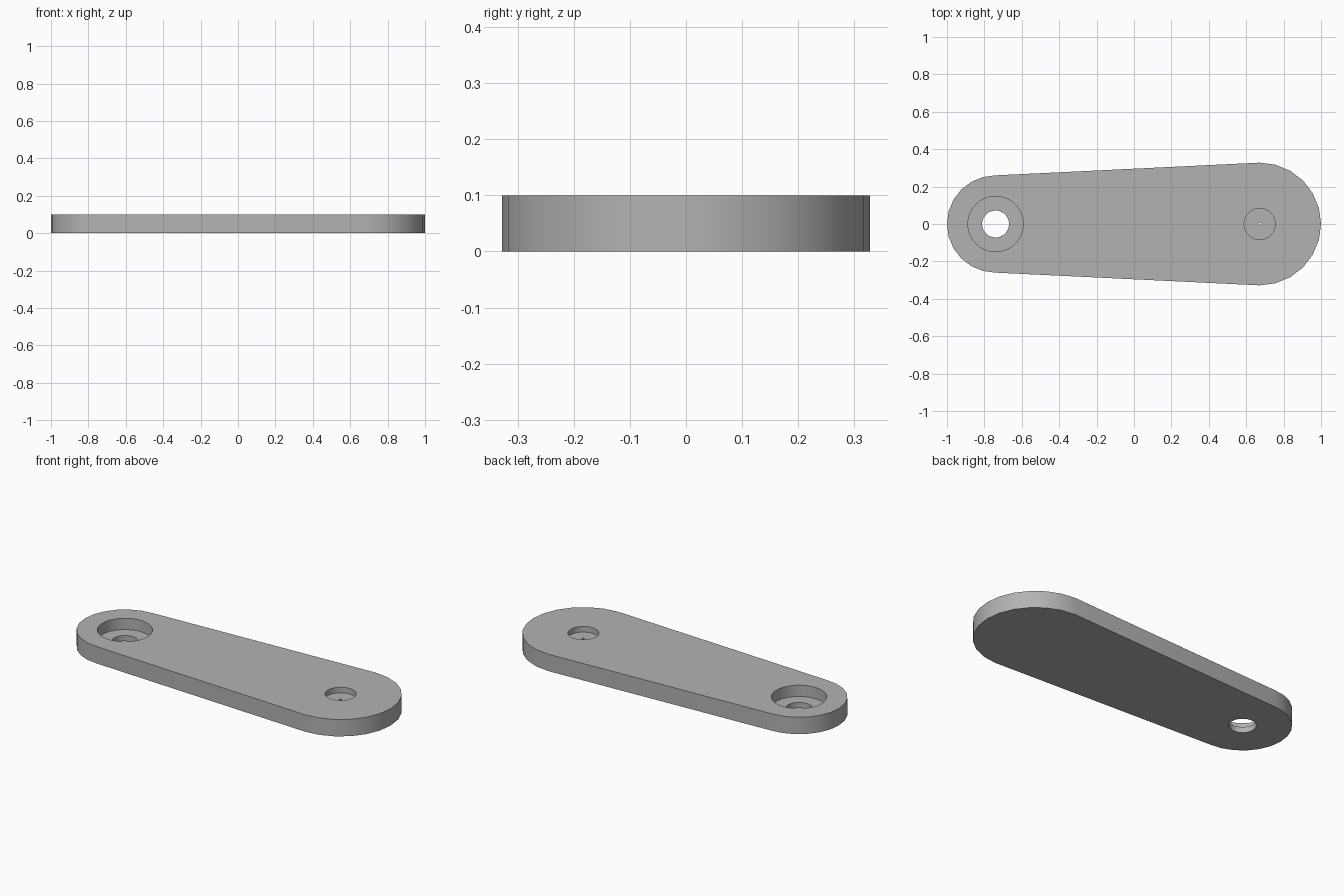
import bpy
import bmesh
from math import cos, sin, pi

THICK = 0.10
SIDES = 24
SMALL_X, SMALL_R = -0.74, 0.26
BIG_X, BIG_R = 0.672, 0.328

cube = bpy.data.objects.get("Cube")
if cube:
    bpy.data.objects.remove(cube, do_unlink=True)

grey = bpy.data.materials.new("plain grey")
grey.use_nodes = True
colour = (0.45, 0.45, 0.45, 1)
grey.diffuse_color = colour
grey.node_tree.nodes["Principled BSDF"].inputs["Base Color"].default_value = colour


def arc(cx, radius, start, steps, sides=SIDES):
    """Points along an arc around (cx, 0)."""
    angles = [start + 2 * pi * i / sides for i in range(steps)]
    return [(cx + radius * cos(a), radius * sin(a)) for a in angles]


def prism(name, outline, bottom, top):
    """Extrude a flat outline upward into a solid."""
    bm = bmesh.new()
    base = bm.faces.new([bm.verts.new((x, y, bottom)) for x, y in outline])
    side = bmesh.ops.extrude_face_region(bm, geom=[base])["geom"]
    moved = [v for v in side if isinstance(v, bmesh.types.BMVert)]
    bmesh.ops.translate(bm, verts=moved, vec=(0, 0, top - bottom))
    bmesh.ops.recalc_face_normals(bm, faces=bm.faces)
    mesh = bpy.data.meshes.new(name)
    bm.to_mesh(mesh)
    bm.free()
    mesh.materials.append(grey)
    obj = bpy.data.objects.new(name, mesh)
    bpy.context.collection.objects.link(obj)
    return obj


def bore(name, cx, radius, bottom, sides=48):
    """Cut a round hole from the top face down to a given height."""
    cutter = prism(name, arc(cx, radius, 0, sides, sides), bottom, THICK + 0.05)
    cutter.hide_render = True
    cutter.hide_set(True)
    cut = arm.modifiers.new(name, "BOOLEAN")
    cut.operation = "DIFFERENCE"
    cut.solver = "EXACT"
    cut.object = cutter
    return cutter


# Tapered arm with a rounded end on each side
half = SIDES // 2 + 1
outline = arc(BIG_X, BIG_R, -pi / 2, half) + arc(SMALL_X, SMALL_R, pi / 2, half)
arm = prism("tapered_arm", outline, 0, THICK)

# Counterbored through hole at the narrow end, recess with pin hole at the wide end
cutters = [
    bore("counterbore_cutter", SMALL_X, 0.148, THICK / 3),
    bore("through_hole_cutter", SMALL_X, 0.072, -0.05),
    bore("recess_cutter", BIG_X, 0.083, THICK * 2 / 3),
    bore("pin_hole_cutter", BIG_X, 0.007, -0.05, 12),
]

# Bake the cuts, then drop the helpers
bpy.context.view_layer.objects.active = arm
arm.select_set(True)
for name in [m.name for m in arm.modifiers]:
    bpy.ops.object.modifier_apply(modifier=name)
for cutter in cutters:
    bpy.data.objects.remove(cutter, do_unlink=True)
bpy.ops.object.shade_smooth_by_angle(angle=pi / 6)
